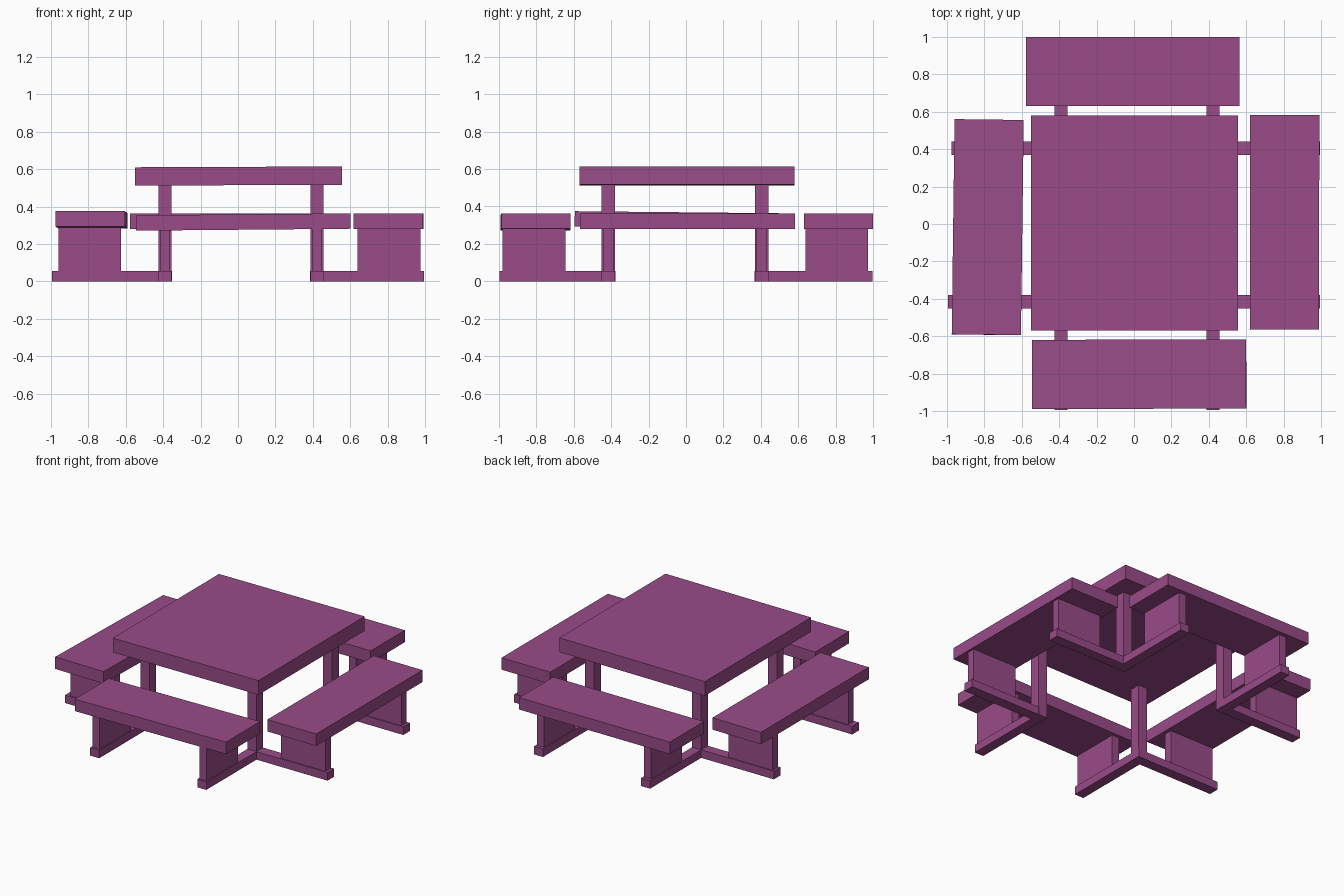
import bpy
from mathutils import Euler, Vector

cube = bpy.data.objects.get("Cube")
if cube:
    bpy.data.objects.remove(cube, do_unlink=True)

paint = bpy.data.materials.new("plum paint")
paint.use_nodes = True
PLUM = (0.32, 0.072, 0.25, 1)
paint.diffuse_color = PLUM
paint.node_tree.nodes["Principled BSDF"].inputs["Base Color"].default_value = PLUM


def box(name, x, y, z, tilt=(0, 0, 0)):
    """Box spanning the (low, high) pairs x, y and z, tilted about its centre."""
    centre = Vector([(a + b) / 2 for a, b in (x, y, z)])
    size = [abs(b - a) for a, b in (x, y, z)]
    bpy.ops.mesh.primitive_cube_add(size=1)
    ob = bpy.context.object
    ob.name = ob.data.name = name
    turn = Euler(tilt).to_matrix()
    for v in ob.data.vertices:
        v.co = turn @ Vector([c * s for c, s in zip(v.co, size)])
    ob.location = centre
    ob.data.materials.append(paint)
    return ob


# Table top
box("table_top", (-0.55, 0.555), (-0.57, 0.58), (0.514, 0.612), (0, -0.004, 0))

# Four bench seats, slightly crooked
box("front_seat", (-0.545, 0.60), (-0.988, -0.618), (0.276, 0.358), (0, -0.009, 0.003))
box("back_seat", (-0.577, 0.565), (0.63, 1.0), (0.28, 0.362))
box("left_seat", (0.62, 0.99), (-0.565, 0.583), (0.28, 0.362), (0, 0, -0.002))
box("right_seat", (-0.967, -0.597), (-0.592, 0.558), (0.287, 0.369), (-0.01, 0, -0.013))

# Corner posts, each with two floor rails and two seat supports
RAIL_Z, PANEL_Z = (0, 0.055), (0.05, 0.288)
for side_x, px in (("right", -0.39), ("left", 0.422)):
    for side_y, py in (("front", -0.415), ("back", 0.405)):
        corner = f"{side_y}_{side_x}"
        sx = 1 if px > 0 else -1
        sy = 1 if py > 0 else -1
        wide_x = (px - 0.034, px + 0.034)
        wide_y = (py - 0.036, py + 0.036)
        box(f"{corner}_post", wide_x, wide_y, (0, 0.53))

        end_x = -0.975 if corner == "back_right" else sx * 0.995
        box(f"{corner}_side_rail", (px - sx * 0.036, end_x), wide_y, RAIL_Z)
        box(f"{corner}_end_rail", wide_x, (py - sy * 0.038, sy * 0.995), RAIL_Z)

        panel_x = (-0.96, -0.625) if sx < 0 else (0.638, 0.975)
        panel_y = (-0.98, -0.643) if sy < 0 else (0.637, 0.972)
        box(f"{corner}_side_support", panel_x, (py - 0.028, py + 0.028), PANEL_Z)
        box(f"{corner}_end_support", (px - 0.027, px + 0.027), panel_y, PANEL_Z)
